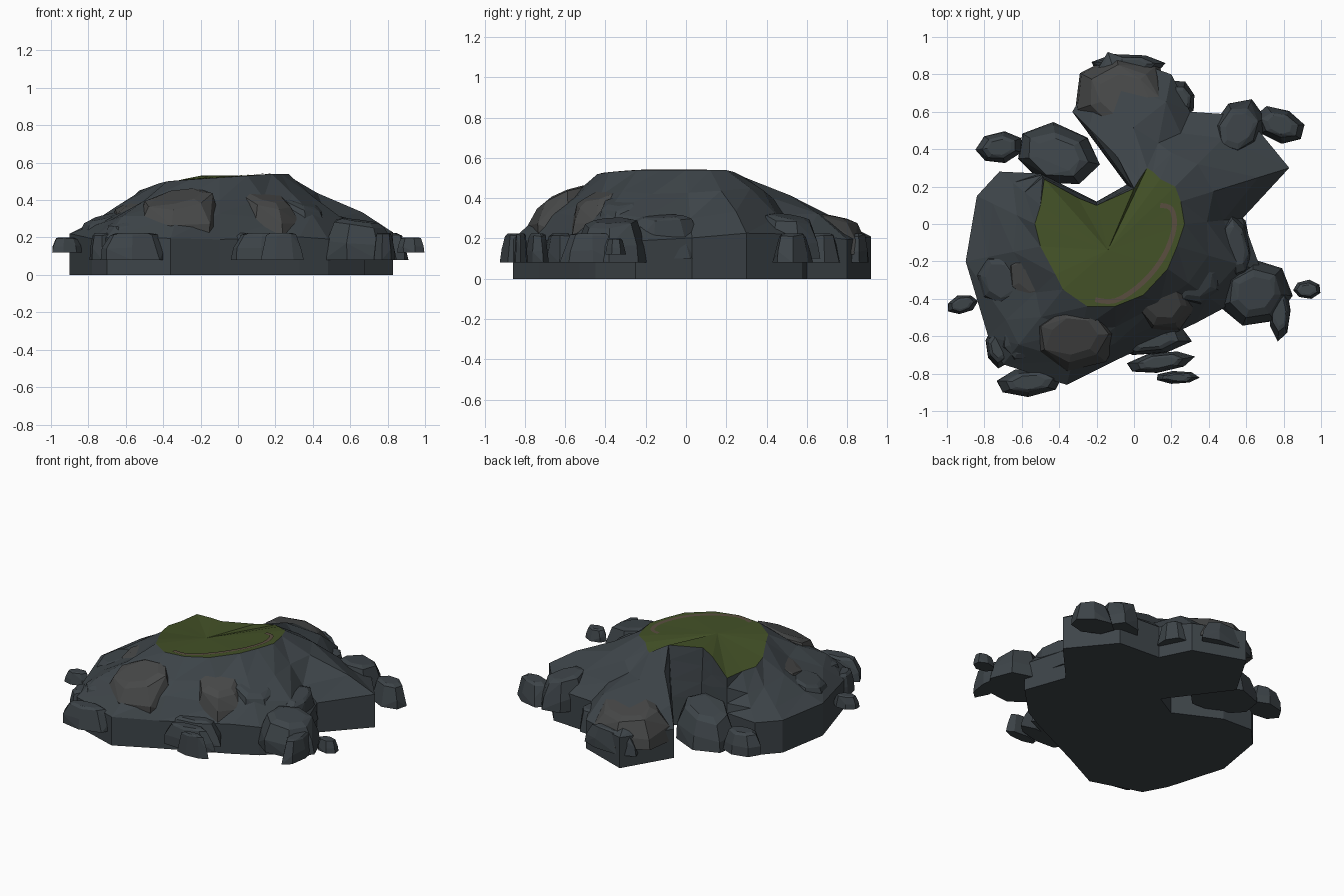
import bpy, bmesh, math, random
from mathutils import Vector, geometry
from mathutils.bvhtree import BVHTree

if "Cube" in bpy.data.objects:
    bpy.data.objects.remove(bpy.data.objects["Cube"])

random.seed(4)


def material(name, rgb):
    m = bpy.data.materials.new(name)
    m.diffuse_color = (*rgb, 1)
    m.use_nodes = True
    m.node_tree.nodes["Principled BSDF"].inputs["Base Color"].default_value = m.diffuse_color
    return m


ROCK = material("slate", (0.047, 0.058, 0.066))
STONE = material("grey_stone", (0.063, 0.065, 0.065))
GRASS = material("grass", (0.056, 0.082, 0.02))
DIRT = material("dirt", (0.10, 0.075, 0.05))


def finish(name, bm, mat):
    bmesh.ops.recalc_face_normals(bm, faces=bm.faces)
    me = bpy.data.meshes.new(name)
    bm.to_mesh(me)
    bm.free()
    me.materials.append(mat)
    ob = bpy.data.objects.new(name, me)
    bpy.context.collection.objects.link(ob)
    return ob


def bridge(bm, a, b):
    n = len(a)
    for i in range(n):
        j = (i + 1) % n
        bm.faces.new((a[i], a[j], b[j]))
        bm.faces.new((a[i], b[j], b[i]))


# Ground outline and the matching plateau rim, anticlockwise from the front
OUTER = [(-.36, -.86), (-.10, -.73), (.33, -.53), (.48, -.45), (.68, -.25), (.58, .03),
         (.83, .30), (.60, .58), (.30, .60), (.20, .80), (-.14, .92), (-.33, .60),
         (-.04, .21), (-.20, .12), (-.30, .17), (-.50, .27), (-.72, .28), (-.84, .15),
         (-.90, -.20), (-.78, -.60), (-.70, -.75)]
RIM = [(-.25, -.44, .51), (-.10, -.44, .52), (.05, -.38, .53), (.18, -.24, .54),
       (.23, -.12, .54), (.27, 0, .54), (.25, .12, .54), (.22, .20, .54), (.14, .24, .53),
       (.10, .28, .51), (.07, .30, .50), (.03, .24, .52), (0, .19, .53), (-.20, .10, .53),
       (-.30, .14, .51), (-.48, .24, .45), (-.50, .10, .45), (-.53, 0, .45),
       (-.50, -.12, .46), (-.42, -.27, .49), (-.38, -.35, .50)]

# Cliff: vertical skirt, then faceted slopes up to the rim
bm = bmesh.new()
rings = [[bm.verts.new((x, y, 0)) for x, y in OUTER]]
for t, f in ((0, 0), (.28, .33), (.66, .66), (1, 1)):
    ring = []
    for (x, y), r in zip(OUTER, RIM):
        p = Vector((x, y, .205)).lerp(Vector(r), t)
        p.z = .205 + (r[2] - .205) * f
        if t < 1:
            p.z += random.uniform(-.02, .025)
        if 0 < t < 1:
            k = random.uniform(-.05, .05)
            p.x += (r[0] - x) * k
            p.y += (r[1] - y) * k
        ring.append(bm.verts.new(p))
    rings.append(ring)
for a, b in zip(rings, rings[1:]):
    bridge(bm, a, b)
bm.faces.new(rings[0][::-1])
finish("cliff", bm, ROCK)

# Grass plateau, nearly flat
bm = bmesh.new()
hub = Vector((-.14, -.14, .522))
edge = [bm.verts.new(r) for r in RIM]
inner = [bm.verts.new(Vector(r).lerp(hub, .5)) for r in RIM]
bridge(bm, edge, inner)
c = bm.verts.new(hub)
for i in range(len(inner)):
    bm.faces.new((inner[i], inner[(i + 1) % len(inner)], c))
bmesh.ops.recalc_face_normals(bm, faces=bm.faces)
tree = BVHTree.FromBMesh(bm)
finish("grass_plateau", bm, GRASS)

# Worn path draped along the plateau rim
pts = [Vector((x, y, 0)) for x, y in
       ((.14, .10), (.20, .08), (.215, -.02), (.16, -.17), (.05, -.31), (-.10, -.41), (-.23, -.40))]
line = []
for i in range(len(pts) - 1):
    p0, p1 = pts[i], pts[i + 1]
    t0 = (p1 - pts[max(i - 1, 0)]) / 6
    t1 = (pts[min(i + 2, len(pts) - 1)] - p0) / 6
    line += geometry.interpolate_bezier(p0, p0 + t0, p1 - t1, p1, 5)[:-1]
bm = bmesh.new()
last = None
for p, q in zip(line, line[1:] + [pts[-1]]):
    d = (q - p).normalized()
    side = Vector((-d.y, d.x, 0)) * .013
    pair = []
    for s in (p + side, p - side):
        hit = tree.ray_cast(Vector((s.x, s.y, 2)), Vector((0, 0, -1)))[0]
        pair.append(bm.verts.new((s.x, s.y, (hit.z if hit else .53) + .004)))
    if last:
        bm.faces.new((last[0], last[1], pair[1], pair[0]))
    last = pair
finish("path", bm, DIRT)


# Boulder: faceted tapering lump, flat below, its top sloping up to the plateau by lean
def boulder(name, x, y, rx, ry, turn, z0, z1, mat, lean=0.0, sides=7):
    bm = bmesh.new()
    ca, sa = math.cos(math.radians(turn)), math.sin(math.radians(turn))
    inward = (Vector((-.1, -.05)) - Vector((x, y))).normalized()
    shift = random.random()
    for f, scale in ((0, 1), (.42, .93), (.93, .72), (1, .5)):
        for i in range(sides):
            a = (i + shift) * math.tau / sides
            k = scale * random.uniform(.95, 1.07)
            u, v = rx * k * math.cos(a), ry * k * math.sin(a)
            dx, dy = u * ca - v * sa, u * sa + v * ca
            z = z0 + (z1 - z0) * (f + (random.uniform(-.05, .04) if 0 < f < 1 else 0))
            z += lean * f * inward.dot(Vector((dx, dy)))
            bm.verts.new((x + dx, y + dy, z))
    out = bmesh.ops.convex_hull(bm, input=bm.verts)
    junk = {g for g in out["geom_interior"] + out["geom_unused"]
            if isinstance(g, bmesh.types.BMVert)}
    bmesh.ops.delete(bm, geom=list(junk), context='VERTS')
    bmesh.ops.dissolve_limit(bm, angle_limit=.12, verts=bm.verts, edges=bm.edges)
    finish(name, bm, mat)


# Large rocks leaning on the slopes
boulder("back_left_rock", -.41, .37, .235, .165, -15, .06, .29, ROCK, .25)
boulder("back_lobe_rock", -.06, .69, .26, .22, 0, .12, .32, STONE, .2)
boulder("back_right_rock", .56, .51, .14, .17, -25, .1, .31, ROCK, .2)
boulder("right_rock", .65, -.37, .20, .18, 20, .08, .29, ROCK, .15)
boulder("front_left_rock", -.32, -.60, .25, .19, 0, .2, .42, STONE, .4)
boulder("front_rock", .16, -.42, .18, .17, 20, .2, .42, STONE, .4)
boulder("front_right_rock", .34, -.31, .17, .14, 40, .18, .39, ROCK, .4)
boulder("corner_rock", -.60, -.63, .14, .13, 0, .12, .29, ROCK, .25)
boulder("left_upper_rock", -.54, -.28, .17, .17, 0, .2, .39, STONE, .45)
boulder("left_lower_rock", -.72, -.30, .15, .18, 10, .12, .31, ROCK, .3)
boulder("right_ridge", .55, -.12, .08, .21, 10, .1, .31, ROCK, .2)

# Small flat rocks around the foot
SMALL = [(-.72, .41, .13, .085, 10), (-.03, .85, .2, .06, 0), (.25, .67, .075, .1, 20),
         (.78, .53, .14, .09, -20), (.78, -.47, .06, .15, 0), (.925, -.35, .075, .05, 0),
         (.09, -.62, .215, .085, 5), (.14, -.74, .18, .055, 8), (.23, -.82, .115, .035, 0),
         (-.56, -.845, .18, .075, 5), (-.92, -.43, .085, .05, 15), (-.73, -.66, .065, .11, 10)]
for n, (x, y, rx, ry, turn) in enumerate(SMALL):
    tip = abs(x) > .9
    boulder(f"foot_rock_{n + 1}", x, y, rx, ry, turn, .12 if tip else .08,
            .2 if tip else .225, ROCK)
